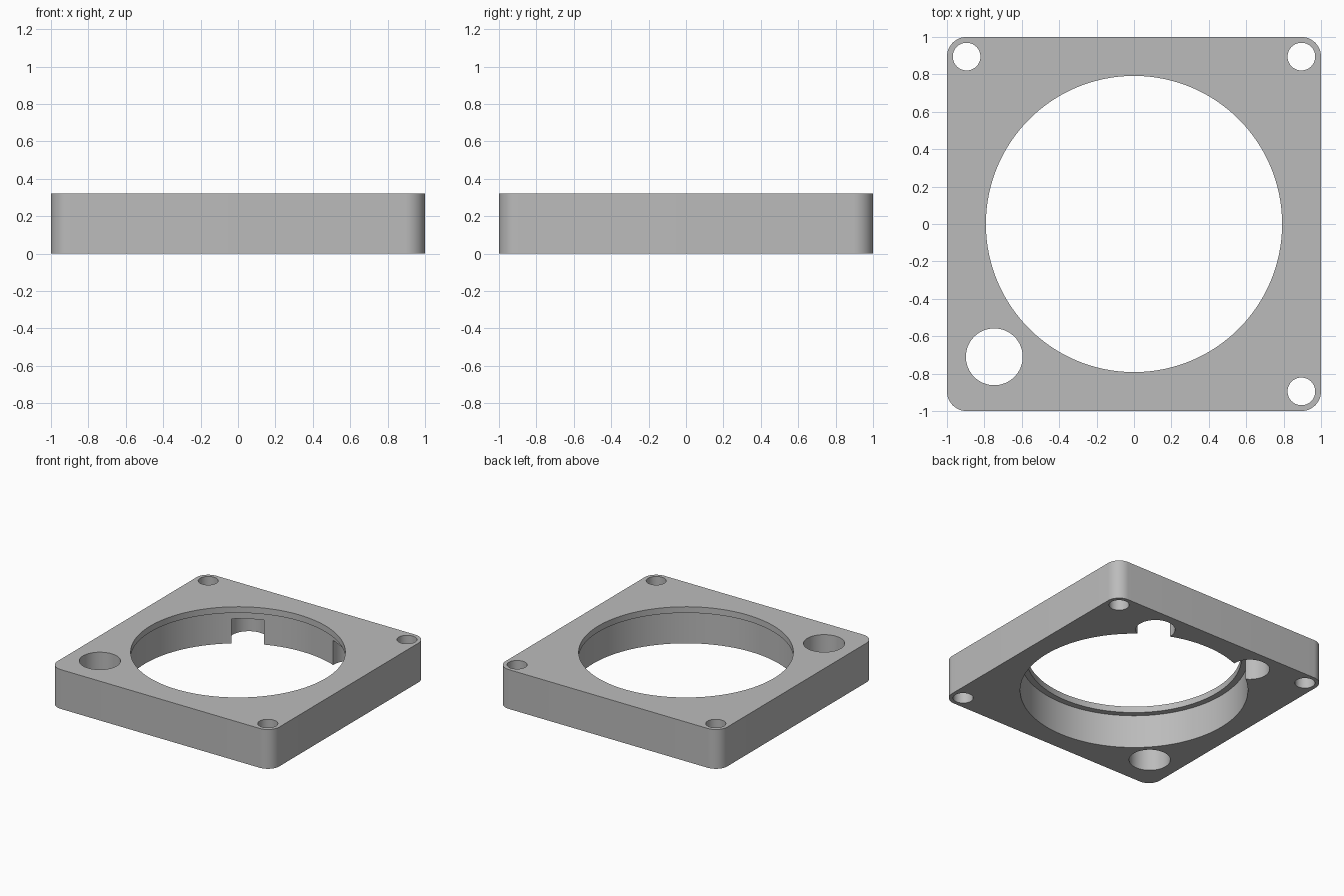
import bpy
import bmesh
import math

HEIGHT = 0.32
CORNER = 0.895      # offset of the corner screw holes
LEDGE = 0.27        # underside of the thin top lip

old = bpy.data.objects.get("Cube")
if old:
    bpy.data.objects.remove(old, do_unlink=True)

grey = bpy.data.materials.new("plain grey")
grey.use_nodes = True
colour = (0.5, 0.5, 0.5, 1)
grey.diffuse_color = colour
grey.node_tree.nodes["Principled BSDF"].inputs["Base Color"].default_value = colour


def add_object(name, bm):
    mesh = bpy.data.meshes.new(name)
    bm.to_mesh(mesh)
    bm.free()
    mesh.materials.append(grey)
    obj = bpy.data.objects.new(name, mesh)
    bpy.context.collection.objects.link(obj)
    return obj


def cut_hole(body, x, y, radius, top=HEIGHT + 0.1, sides=64):
    """Drill a vertical hole from below the body up to the given height."""
    bm = bmesh.new()
    bmesh.ops.create_cone(bm, cap_ends=True, segments=sides, radius1=radius,
                          radius2=radius, depth=top + 0.1)
    bmesh.ops.translate(bm, verts=bm.verts, vec=(x, y, (top - 0.1) / 2))
    cutter = add_object("hole_cutter", bm)
    cutter.hide_render = True
    mod = body.modifiers.new("hole", 'BOOLEAN')
    mod.operation = 'DIFFERENCE'
    mod.solver = 'EXACT'
    mod.object = cutter
    bpy.ops.object.modifier_apply(modifier=mod.name)
    bpy.data.objects.remove(cutter, do_unlink=True)


# Square plate with rounded vertical corners
bm = bmesh.new()
bmesh.ops.create_cube(bm, size=2)
bmesh.ops.scale(bm, verts=bm.verts, vec=(1, 1, HEIGHT / 2))
bmesh.ops.translate(bm, verts=bm.verts, vec=(0, 0, HEIGHT / 2))
upright = [e for e in bm.edges
           if abs(e.verts[0].co.z - e.verts[1].co.z) > HEIGHT / 2]
bmesh.ops.bevel(bm, geom=upright, offset=0.105, segments=12, profile=0.5,
                affect='EDGES')
plate = add_object("mounting_plate", bm)
bpy.ops.object.select_all(action='DESELECT')
bpy.context.view_layer.objects.active = plate
plate.select_set(True)

# Central opening: wide bore below, narrower lip at the top
cut_hole(plate, 0, 0, 0.84, top=LEDGE, sides=128)
cut_hole(plate, 0, 0, 0.792, sides=128)

# Two blind round pockets breaking into the back of the bore
for angle in (60, 120):
    a = math.radians(angle)
    cut_hole(plate, 0.91 * math.cos(a), 0.91 * math.sin(a), 0.145, top=0.2)

# Three corner screw holes and one large cable hole
for sx, sy in ((1, 1), (-1, 1), (1, -1)):
    cut_hole(plate, sx * CORNER, sy * CORNER, 0.074, sides=48)
cut_hole(plate, -0.747, -0.71, 0.152)

bpy.ops.object.shade_smooth_by_angle(angle=math.radians(30))
